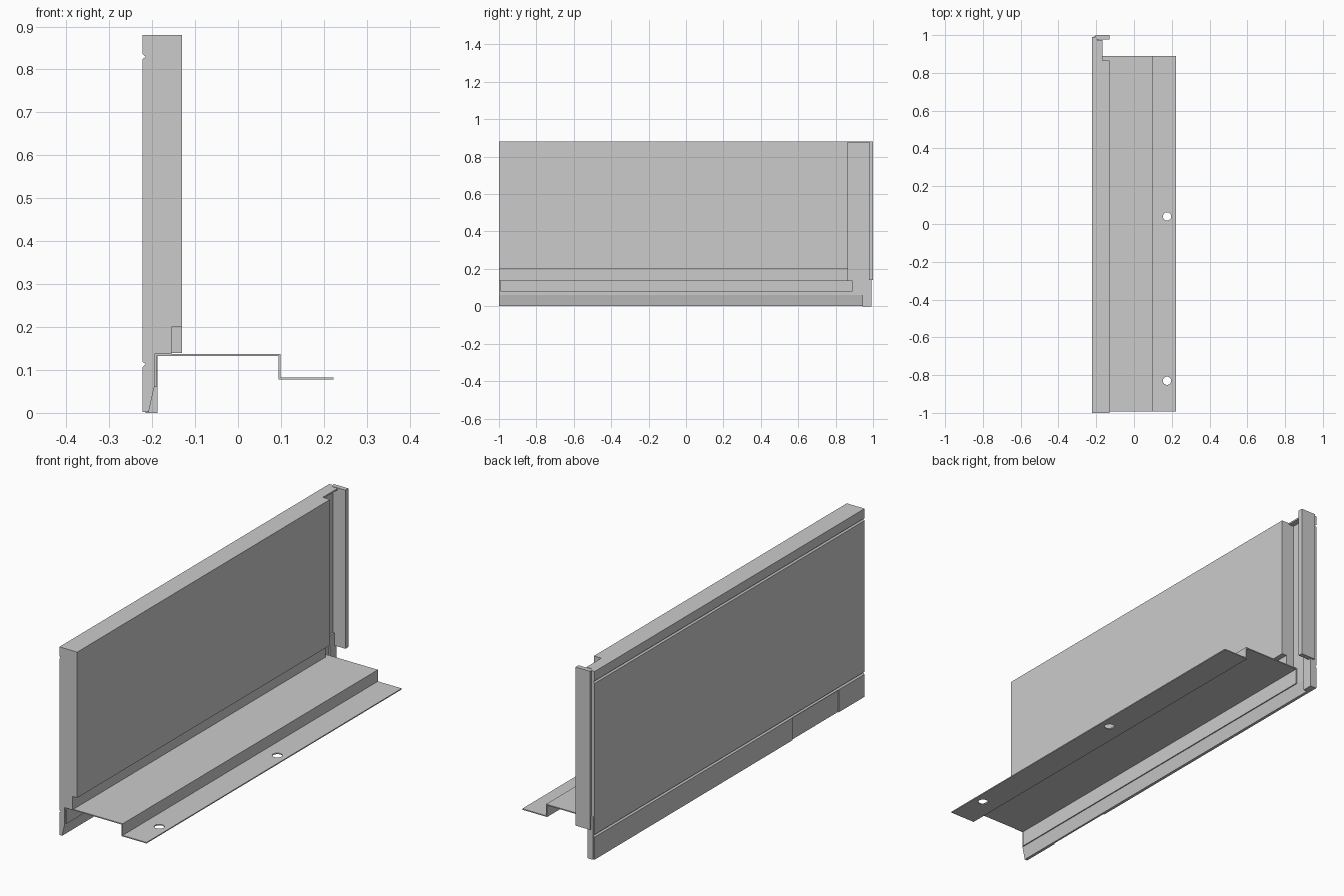
import bpy, bmesh, math

if "Cube" in bpy.data.objects:
    bpy.data.objects.remove(bpy.data.objects["Cube"])


def extrude_y(name, profile, y0, y1):
    """Closed (x, z) profile extruded along y."""
    bm = bmesh.new()
    face = bm.faces.new([bm.verts.new((x, y0, z)) for x, z in profile])
    ext = bmesh.ops.extrude_face_region(bm, geom=[face])
    verts = [g for g in ext["geom"] if isinstance(g, bmesh.types.BMVert)]
    bmesh.ops.translate(bm, verts=verts, vec=(0, y1 - y0, 0))
    bmesh.ops.recalc_face_normals(bm, faces=bm.faces)
    mesh = bpy.data.meshes.new(name)
    bm.to_mesh(mesh)
    bm.free()
    obj = bpy.data.objects.new(name, mesh)
    bpy.context.collection.objects.link(obj)
    return obj


def box(name, x, y, z):
    return extrude_y(name, [(x[0], z[0]), (x[1], z[0]), (x[1], z[1]), (x[0], z[1])], *y)


def cut(obj, cutter):
    """Subtract the cutter, then discard it."""
    cutter.hide_render = True
    mod = obj.modifiers.new("cut", "BOOLEAN")
    mod.operation = "DIFFERENCE"
    mod.solver = "EXACT"
    mod.object = cutter
    bpy.context.view_layer.objects.active = obj
    bpy.ops.object.modifier_apply(modifier=mod.name)
    bpy.data.objects.remove(cutter)


OUT, SKIN, IN = -0.222, -0.195, -0.13


def groove(z):
    return [(OUT, z + 0.006), (OUT + 0.007, z), (OUT, z - 0.006)]


# Panel: thick board, rebate along its foot, tapered drip lip, two outer V grooves
panel = extrude_y("panel", [
    (OUT, 0.88), *groove(0.83), *groove(0.113), (OUT, 0.002),
    (-0.208, 0.002), (-0.203, 0.025), (SKIN, 0.06), (SKIN, 0.137),
    (-0.155, 0.137), (-0.155, 0.2), (IN, 0.2), (IN, 0.88)], -1.0, 0.99)

# Recess at the far end, leaving the skin and a thin top cap
cut(panel, box("recess_cutter", (SKIN, 0.0), (0.865, 1.1), (0.12, 0.873)))
cut(panel, box("cap_cutter", (-0.168, 0.0), (0.865, 1.1), (0.8, 0.95)))
cut(panel, box("cap_end_cutter", (SKIN, 0.0), (0.975, 1.1), (0.8, 0.95)))
# Shallow pocket in the lower outer face
cut(panel, box("pocket_cutter", (-0.3, OUT + 0.005), (-0.81, -0.47), (-0.1, 0.107)))

# Joining flange and foot stub at the far end
box("end_flange", (-0.205, IN), (0.978, 1.0), (0.14, 0.88))
box("end_stub", (-0.215, -0.187), (0.945, 0.992), (0.0, 0.2))

# Stepped sheet bracket with a short down-turned edge
T = 0.005
bracket = extrude_y("bracket", [
    (SKIN, 0.06), (SKIN, 0.137), (0.099, 0.137), (0.099, 0.078 + T),
    (0.222, 0.078 + T), (0.222, 0.078), (0.099 - T, 0.078), (0.099 - T, 0.137 - T),
    (SKIN + T, 0.137 - T), (SKIN + T, 0.06)], -0.992, 0.89)

# Bolt holes
for y in (0.04, -0.83):
    bpy.ops.mesh.primitive_cylinder_add(vertices=24, radius=0.022, depth=0.1,
                                        location=(0.175, y, 0.08))
    cut(bracket, bpy.context.object)
